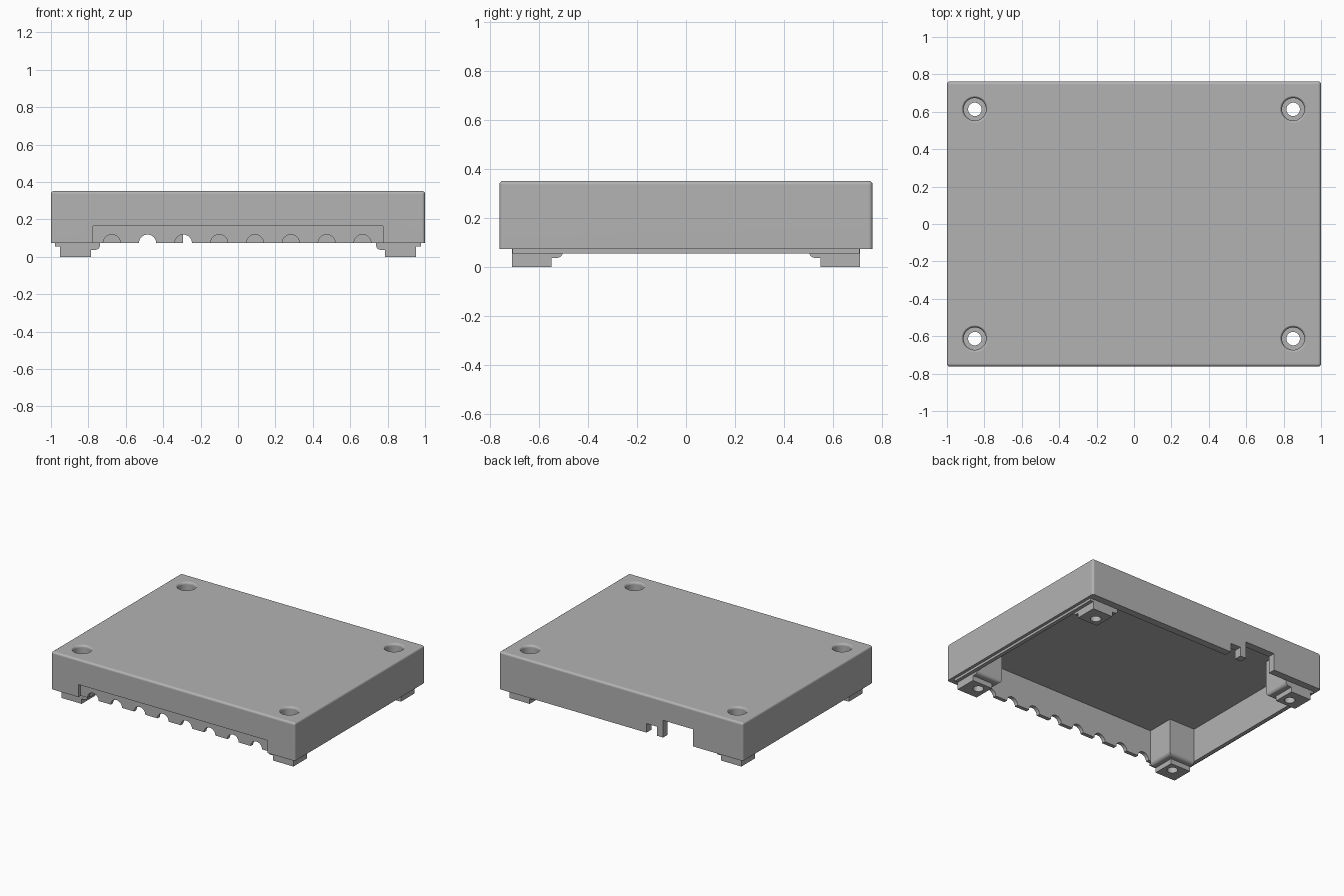
import bpy, bmesh, math
from mathutils import Matrix, Vector

if "Cube" in bpy.data.objects:
    bpy.data.objects.remove(bpy.data.objects["Cube"])

TOP, RIM, CEILING = 0.352, 0.073, 0.305

grey = bpy.data.materials.new("plastic grey")
grey.use_nodes = True
grey.diffuse_color = (0.45, 0.45, 0.45, 1)
grey.node_tree.nodes["Principled BSDF"].inputs["Base Color"].default_value = (0.45, 0.45, 0.45, 1)


def finish(name, bm):
    bmesh.ops.recalc_face_normals(bm, faces=bm.faces)
    mesh = bpy.data.meshes.new(name)
    bm.to_mesh(mesh)
    bm.free()
    mesh.materials.append(grey)
    obj = bpy.data.objects.new(name, mesh)
    bpy.context.collection.objects.link(obj)
    return obj


def box(name, low, high, radius=0, rounded=None):
    """Box between two corners; edges passing the 'rounded' test are filleted."""
    low, high = Vector(low), Vector(high)
    bm = bmesh.new()
    bmesh.ops.create_cube(bm, size=1)
    for v in bm.verts:
        v.co = Vector(l + (h - l) * (c + 0.5) for l, h, c in zip(low, high, v.co))
    if radius:
        edges = [e for e in bm.edges if rounded((e.verts[0].co + e.verts[1].co) / 2)]
        bmesh.ops.bevel(bm, geom=edges, offset=radius, segments=4, profile=0.5, affect='EDGES')
    return finish(name, bm)


def corner_box(name, sx, sy, inner, outer, z0, z1, radius=0):
    xs = sorted((sx * inner[0], sx * outer[0]))
    ys = sorted((sy * inner[1], sy * outer[1]))
    mid = Vector((sx * (inner[0] + outer[0]) / 2, sy * (inner[1] + outer[1]) / 2))

    def inner_bottom(c):
        toward_centre = (c.x - mid.x) * sx < -0.01 or (c.y - mid.y) * sy < -0.01
        return c.z < z0 + 0.001 and toward_centre
    return box(name, (xs[0], ys[0], z0), (xs[1], ys[1], z1), radius, inner_bottom)


def lathe(name, profile, x, y):
    bm = bmesh.new()
    verts = [bm.verts.new((r, 0, z)) for r, z in profile]
    edges = [bm.edges.new(pair) for pair in zip(verts, verts[1:])]
    bmesh.ops.spin(bm, geom=verts + edges, cent=(0, 0, 0), axis=(0, 0, 1),
                   angle=math.tau, steps=40, use_duplicate=False)
    bmesh.ops.remove_doubles(bm, verts=bm.verts, dist=0.0001)
    bmesh.ops.translate(bm, verts=bm.verts, vec=(x, y, 0))
    return finish(name, bm)


def rod_y(name, x, z, radius, y0, y1):
    bm = bmesh.new()
    bmesh.ops.create_cone(bm, cap_ends=True, segments=32, radius1=radius, radius2=radius, depth=y1 - y0)
    place = Matrix.Translation((x, (y0 + y1) / 2, z)) @ Matrix.Rotation(math.pi / 2, 4, 'X')
    bmesh.ops.transform(bm, matrix=place, verts=bm.verts)
    return finish(name, bm)


def combine(target, part, operation):
    mod = target.modifiers.new(operation.title(), 'BOOLEAN')
    mod.operation, mod.solver, mod.object = operation, 'EXACT', part
    bpy.context.view_layer.objects.active = target
    bpy.ops.object.modifier_apply(modifier=mod.name)
    bpy.data.objects.remove(part)


def join(part):
    combine(lid, part, 'UNION')


def cut(part):
    combine(lid, part, 'DIFFERENCE')


# Outer lid body with softly rounded top and corners
lid = box("enclosure_lid", (-1, -0.762, RIM), (1, 0.762, TOP), 0.016, lambda c: c.z > RIM + 0.01)

# Locating lips under both side walls
for s in (-1, 1):
    xs = sorted((s * 0.9, s * 0.978))
    join(box("side_lip", (xs[0], -0.709, 0.055), (xs[1], 0.709, 0.12)))

# Hollow interior
cut(box("cavity", (-0.949, -0.707, -0.2), (0.949, 0.707, CEILING)))

# Recessed front panel with a row of half-round cable openings
cut(box("front_recess", (-0.776, -0.9, 0), (0.774, -0.735, 0.166)))
for i in range(8):
    cut(rod_y("cable_opening", -0.675 + i * 0.1915, RIM, 0.046, -0.9, -0.66))

# Back connector notch, small slot and the pin left between them
cut(box("back_notch", (-0.59, 0.66, 0), (-0.345, 0.9, 0.2)))
cut(box("back_slot", (-0.295, 0.66, 0), (-0.21, 0.9, 0.14)))

# Corner screw posts, stepped feet and counterbored holes
bore = [(0, -0.1), (0.036, -0.1), (0.036, 0.12), (0.06, 0.12), (0.06, 0.334), (0.062, 0.342),
        (0.067, 0.349), (0.074, TOP + 0.001), (0.074, 0.5), (0, 0.5)]
for sx in (-1, 1):
    for sy in (-1, 1):
        join(corner_box("screw_post", sx, sy, (0.738, 0.502), (0.951, 0.709), 0.037, 0.32, 0.025))
        join(corner_box("foot", sx, sy, (0.786, 0.549), (0.952, 0.71), 0, 0.1))
        cut(lathe("screw_hole", bore, sx * 0.851, sy * 0.613))

# Smooth the rounded edges, keep the hard ones sharp
bpy.ops.object.select_all(action='DESELECT')
lid.select_set(True)
bpy.context.view_layer.objects.active = lid
bpy.ops.object.shade_smooth_by_angle(angle=math.radians(32))
weighted = lid.modifiers.new("Even shading", 'WEIGHTED_NORMAL')
weighted.keep_sharp = True
